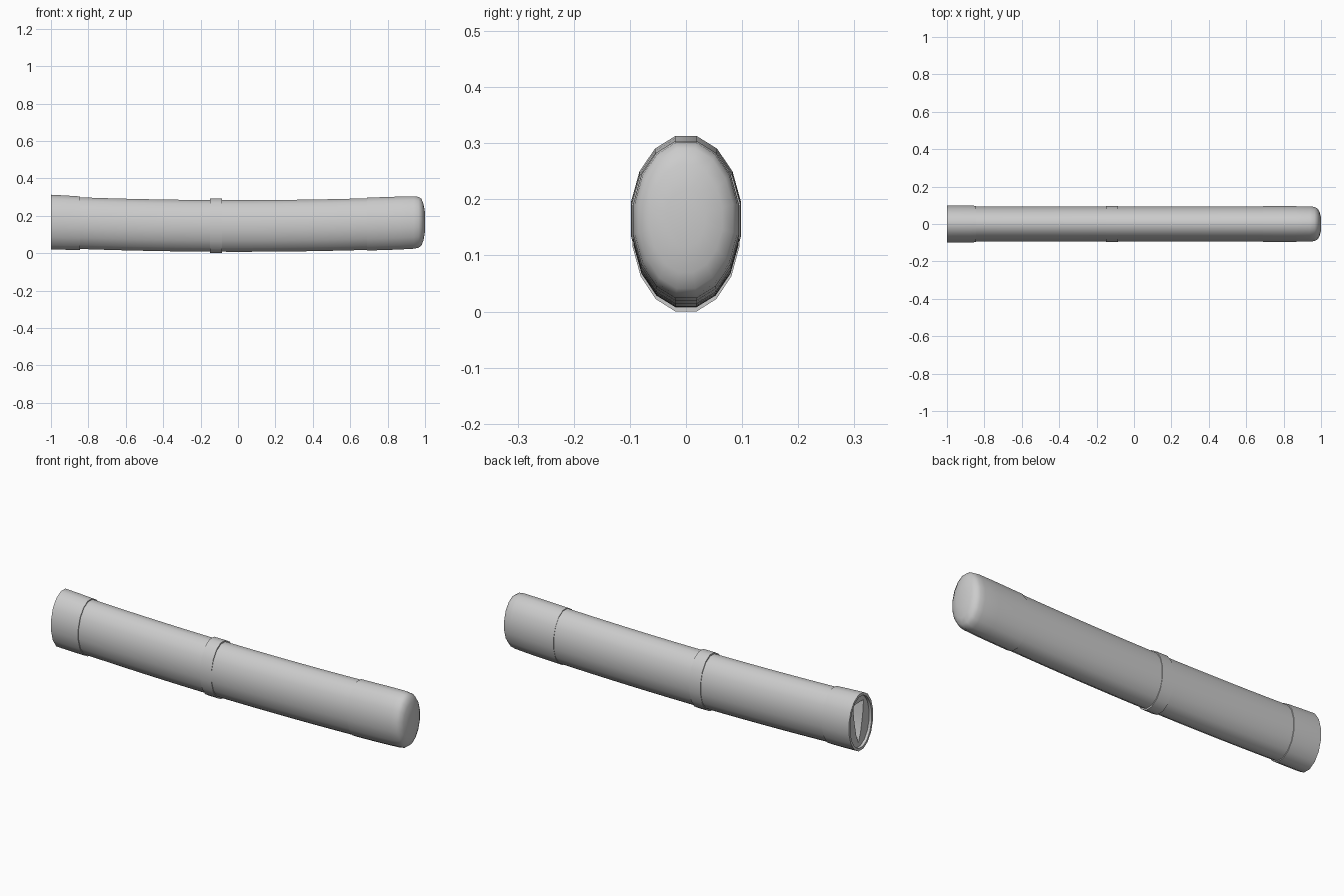
import bpy, bmesh, math
from mathutils import Vector

if "Cube" in bpy.data.objects:
    bpy.data.objects.remove(bpy.data.objects["Cube"])

SIDES = 16


def bend(x, y, z):
    # gentle upward curve of the sheath's centre line
    return Vector((x, y, 0.1455 + 0.021 * x * x + z))


def oval(bm, x, ry, rz):
    # half-step rotated oval, so ry and rz are the real half extents
    k = 1 / math.cos(math.pi / SIDES)
    ring = []
    for i in range(SIDES):
        a = 2 * math.pi * (i + 0.5) / SIDES
        ring.append(bm.verts.new(bend(x, ry * k * math.cos(a), rz * k * math.sin(a))))
    return ring


def bridge(bm, a, b):
    n = len(a)
    for i in range(n):
        j = (i + 1) % n
        bm.faces.new((a[i], a[j], b[j], b[i]))


def loft(bm, stations, closed=False):
    rings = [oval(bm, *s) for s in stations]
    for a, b in zip(rings, rings[1:]):
        bridge(bm, a, b)
    if closed:
        bridge(bm, rings[-1], rings[0])
    return rings


def finish(bm, name):
    bmesh.ops.recalc_face_normals(bm, faces=bm.faces)
    me = bpy.data.meshes.new(name)
    bm.to_mesh(me)
    bm.free()
    ob = bpy.data.objects.new(name, me)
    bpy.context.collection.objects.link(ob)
    bpy.context.view_layer.objects.active = ob
    bpy.ops.object.select_all(action='DESELECT')
    ob.select_set(True)
    bpy.ops.object.shade_smooth_by_angle(angle=math.radians(42))


# curved sheath body
bm = bmesh.new()
loft(bm, [(-0.93 + 1.8 * i / 18, 0.0935, 0.138) for i in range(19)])
finish(bm, "sheath_body")

# raised middle band
bm = bmesh.new()
loft(bm, [(-0.15, 0.092, 0.134), (-0.15, 0.0955, 0.1455),
          (-0.085, 0.0955, 0.1455), (-0.085, 0.092, 0.134)], closed=True)
finish(bm, "middle_band")

# rounded end cap
bm = bmesh.new()
cy, cz = 0.095, 0.1415
steps = [(0.69, 0.94), (0.69, 1), (0.78, 1), (0.86, 1), (0.94, 0.99),
         (0.965, 0.96), (0.981, 0.88), (0.992, 0.68), (1.0, 0.36)]
rings = loft(bm, [(x, cy * s, cz * s) for x, s in steps])
bm.faces.new(rings[-1])
finish(bm, "end_cap")

# mouth collar: outer shell, rim and recessed plate with a blade slot
bm = bmesh.new()
rings = loft(bm, [(-0.845, 0.09, 0.134), (-0.845, 0.0975, 0.143),
                  (-0.92, 0.098, 0.145), (-1.0, 0.098, 0.146),
                  (-1.0, 0.087, 0.132), (-0.985, 0.087, 0.132)])
outline = [(-0.042, 0.095), (0.042, 0.095), (0.035, 0.02), (0.018, -0.065),
           (0, -0.112), (-0.018, -0.065), (-0.035, 0.02)]
mouth, deep = [[bm.verts.new(bend(x, y, z)) for y, z in outline]
               for x in (-0.985, -0.65)]


def loop_edges(loop):
    out = []
    for i in range(len(loop)):
        pair = (loop[i], loop[(i + 1) % len(loop)])
        out.append(bm.edges.get(pair) or bm.edges.new(pair))
    return out


bmesh.ops.triangle_fill(bm, use_beauty=True, normal=Vector((-1, 0, 0)),
                        edges=loop_edges(rings[-1]) + loop_edges(mouth))
bridge(bm, mouth, deep)
bm.faces.new(deep)
finish(bm, "mouth_collar")
